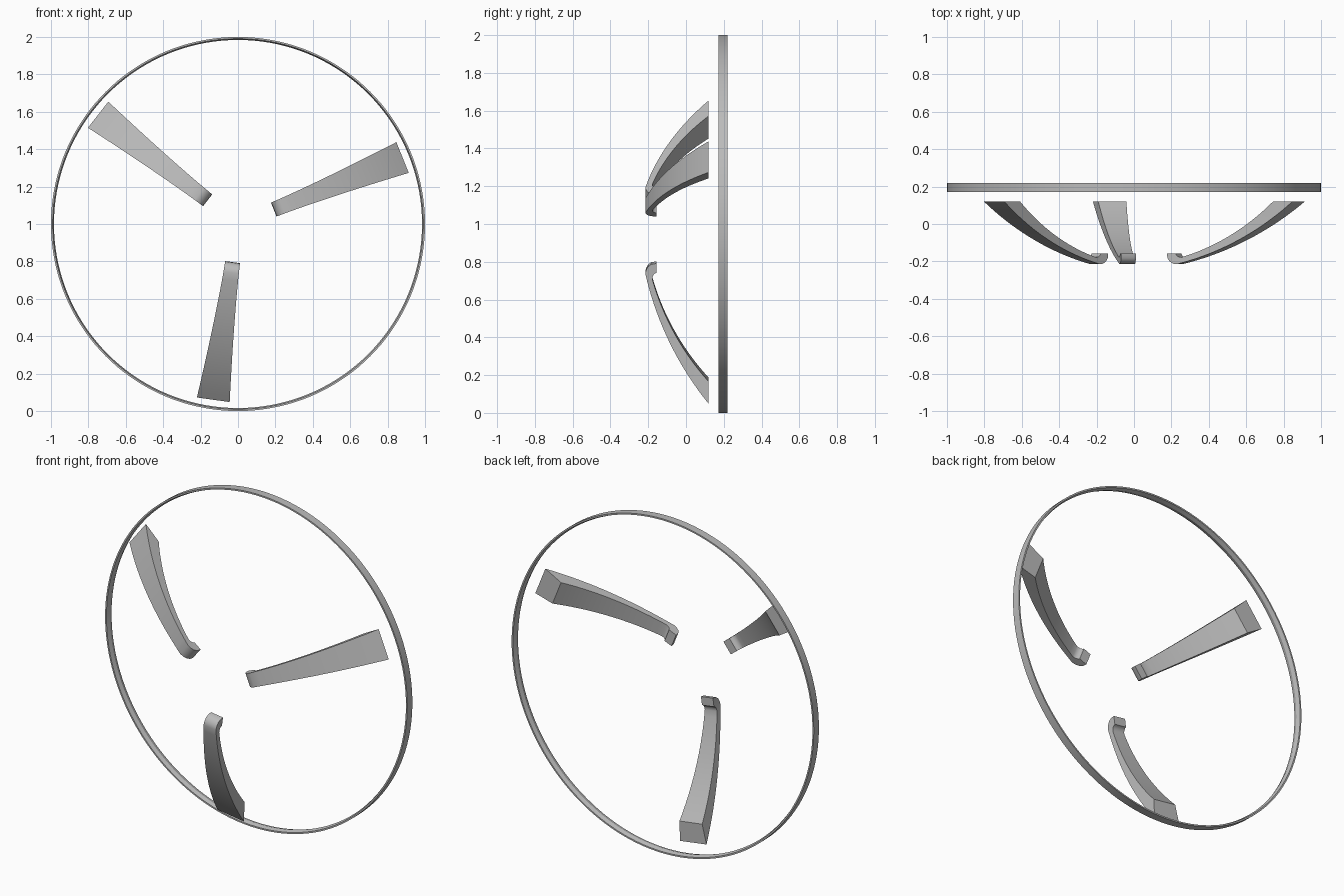
import bpy, bmesh, math
from mathutils import Vector

cube = bpy.data.objects.get("Cube")
if cube:
    bpy.data.objects.remove(cube, do_unlink=True)

GREY = (0.5, 0.5, 0.5, 1.0)
metal = bpy.data.materials.new("grey metal")
metal.use_nodes = True
metal.diffuse_color = GREY
metal.node_tree.nodes["Principled BSDF"].inputs["Base Color"].default_value = GREY


def finish(bm, name):
    bmesh.ops.recalc_face_normals(bm, faces=bm.faces)
    mesh = bpy.data.meshes.new(name)
    bm.to_mesh(mesh)
    bm.free()
    mesh.materials.append(metal)
    obj = bpy.data.objects.new(name, mesh)
    bpy.context.collection.objects.link(obj)
    bpy.ops.object.select_all(action='DESELECT')
    obj.select_set(True)
    bpy.context.view_layer.objects.active = obj
    bpy.ops.object.shade_smooth_by_angle(angle=math.radians(30))


def place(r, y, side, angle):
    """Radial, depth and sideways offsets to a point around the hub axis."""
    c, s = math.cos(angle), math.sin(angle)
    return (r * c - side * s, y, 1 + r * s + side * c)


def bridge(bm, loops, closed):
    """Join successive rings of vertices with quads."""
    pairs = list(zip(loops, loops[1:]))
    if closed:
        pairs.append((loops[-1], loops[0]))
    for a, b in pairs:
        n = len(a)
        for i in range(n):
            j = (i + 1) % n
            bm.faces.new((a[i], a[j], b[j], b[i]))


def arc(a, b, sag, n=18):
    """Shallow circular bow from a to b, bulging toward the front."""
    a, b = Vector(a), Vector(b)
    half = (b - a).length / 2
    along = (b - a).normalized()
    out = Vector((-along.y, along.x))
    if out.y > 0:
        out = -out
    radius = (half * half + sag * sag) / (2 * sag)
    centre = (a + b) / 2 + out * (sag - radius)
    span = math.asin(half / radius)
    steps = [span * (2 * i / n - 1) for i in range(n + 1)]
    return [centre + radius * (out * math.cos(t) + along * math.sin(t)) for t in steps]


# Rim: thin hoop with a slightly ridged inner face
SEGMENTS = 144
section = [(1.0, 0.172), (1.0, 0.22), (0.991, 0.22), (0.984, 0.196), (0.991, 0.172)]
bm = bmesh.new()
loops = [[bm.verts.new(place(r, y, 0, math.tau * k / SEGMENTS)) for r, y in section]
         for k in range(SEGMENTS)]
bridge(bm, loops, closed=True)
finish(bm, "rim")

# Arm profile: bowed front and back edges ending in a hooked lip
front = arc((0.949, 0.12), (0.262, -0.215), 0.044)
front += [Vector(p) for p in ((0.242, -0.212), (0.222, -0.201), (0.209, -0.182), (0.206, -0.157))]
back = arc((0.832, 0.12), (0.29, -0.178), 0.036)
back += [Vector(p) for p in ((0.278, -0.177), (0.268, -0.173), (0.26, -0.166), (0.256, -0.157))]


def half_width(r):
    t = max(0, (r - 0.206) / 0.743)
    return 0.04 + 0.0485 * t ** 1.4


# Three arms spaced evenly around the hub axis
for name, degrees in (("left_arm", 22), ("right_arm", 142), ("lower_arm", 262)):
    angle = math.radians(degrees)
    bm = bmesh.new()
    loops = []
    for f, b in zip(front, back):
        wf, wb = half_width(f.x), half_width(b.x) * 0.97
        corners = ((f, -wf), (f, wf), (b, wb), (b, -wb))
        loops.append([bm.verts.new(place(p.x, p.y, w, angle)) for p, w in corners])
    bridge(bm, loops, closed=False)
    bm.faces.new(loops[0])
    bm.faces.new(loops[-1])
    finish(bm, name)
